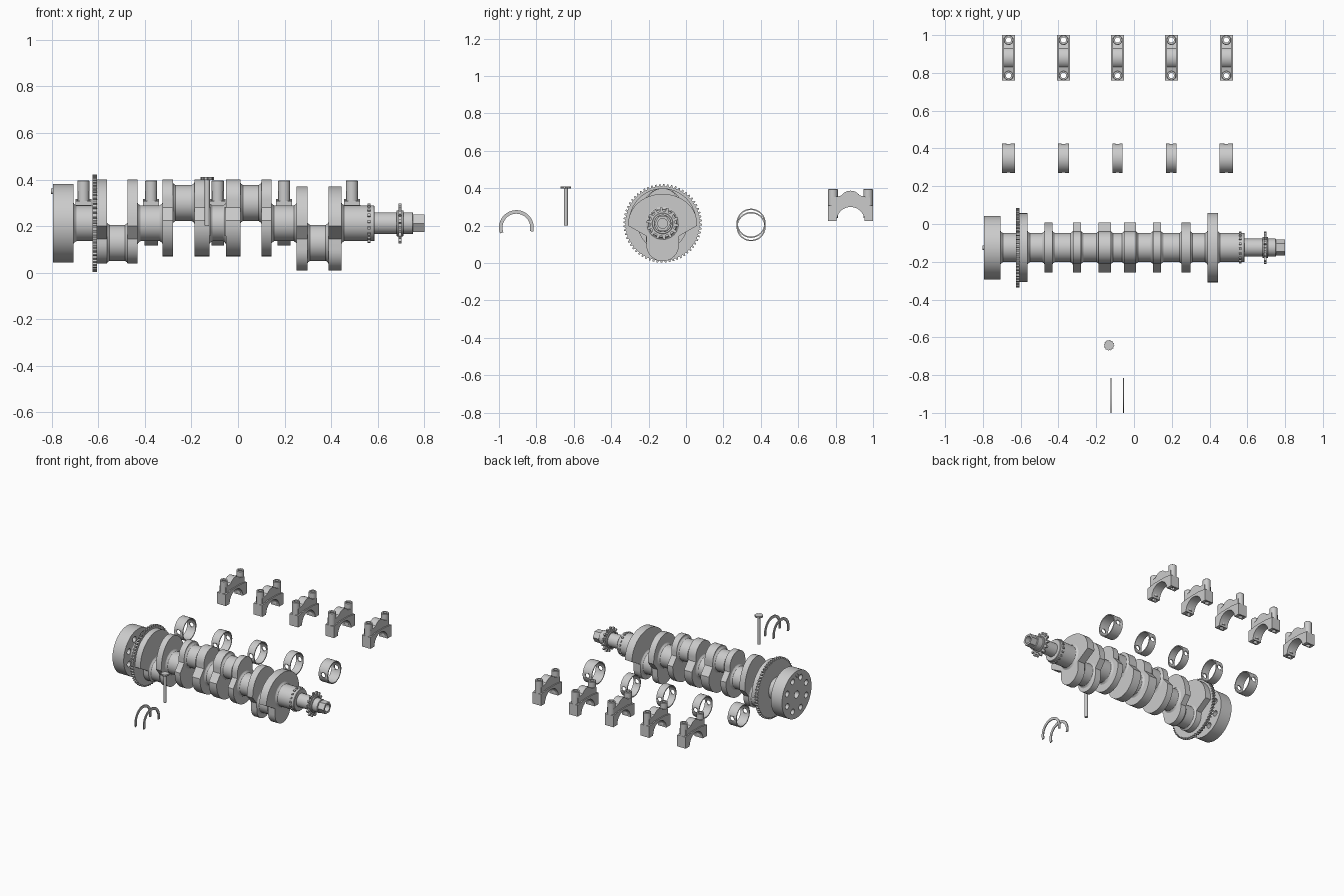
import bpy, bmesh, math
from mathutils import Matrix, Vector

if "Cube" in bpy.data.objects:
    bpy.data.objects.remove(bpy.data.objects["Cube"])

CY, CZ = -0.125, 0.212            # crankshaft axis
TO_X = Matrix(((0, 0, 1, 0), (1, 0, 0, 0), (0, 1, 0, 0), (0, 0, 0, 1)))


def finish(name, bm):
    bmesh.ops.recalc_face_normals(bm, faces=bm.faces[:])
    me = bpy.data.meshes.new(name)
    bm.to_mesh(me)
    bm.free()
    ob = bpy.data.objects.new(name, me)
    bpy.context.collection.objects.link(ob)
    bpy.ops.object.select_all(action='DESELECT')
    ob.select_set(True)
    bpy.context.view_layer.objects.active = ob
    bpy.ops.object.shade_smooth_by_angle(angle=math.radians(30))
    return ob


def arc(r, a0=0, a1=360, n=40, c=(0, 0), ry=None):
    steps = n if abs(a1 - a0) >= 360 else n + 1
    return [(c[0] + r * math.cos(math.radians(a0 + (a1 - a0) * i / n)),
             c[1] + (ry or r) * math.sin(math.radians(a0 + (a1 - a0) * i / n)))
            for i in range(steps)]


def gear(r_out, r_root, n):
    pts = []
    for i in range(n):
        for f, r in ((0.0, r_root), (0.45, r_root), (0.55, r_out), (0.9, r_out)):
            a = 2 * math.pi * (i + f) / n
            pts.append((r * math.cos(a), r * math.sin(a)))
    return pts


def plate(name, loops, x0, x1, cy=CY, cz=CZ):
    """Flat (y, z) outline with optional hole loops, extruded along x."""
    cu = bpy.data.curves.new(name, 'CURVE')
    cu.dimensions, cu.fill_mode, cu.extrude = '2D', 'BOTH', (x1 - x0) / 2
    for loop in loops:
        sp = cu.splines.new('POLY')
        sp.points.add(len(loop) - 1)
        for p, (u, v) in zip(sp.points, loop):
            p.co = (u, v, 0, 1)
        sp.use_cyclic_u = True
    tmp = bpy.data.objects.new("tmp", cu)
    bpy.context.collection.objects.link(tmp)
    dg = bpy.context.evaluated_depsgraph_get()
    me = bpy.data.meshes.new_from_object(tmp.evaluated_get(dg))
    bpy.data.objects.remove(tmp)
    bm = bmesh.new()
    bm.from_mesh(me)
    bpy.data.meshes.remove(me)
    bmesh.ops.remove_doubles(bm, verts=bm.verts[:], dist=1e-5)
    bm.transform(Matrix.Translation(((x0 + x1) / 2, cy, cz)) @ TO_X)
    return finish(name, bm)


def lathe(name, prof, origin, axis='X', closed=False, n=48):
    """Revolve (distance along axis, radius) points."""
    bm = bmesh.new()
    rings = []
    for t, r in prof:
        ring = []
        for i in range(n):
            a = 2 * math.pi * i / n
            c, s = r * math.cos(a), r * math.sin(a)
            co = (t, c, s) if axis == 'X' else (c, s, t)
            ring.append(bm.verts.new(Vector(co) + Vector(origin)))
        rings.append(ring)
    pairs = list(zip(rings, rings[1:])) + ([(rings[-1], rings[0])] if closed else [])
    for a, b in pairs:
        for i in range(n):
            bm.faces.new((a[i], a[(i + 1) % n], b[(i + 1) % n], b[i]))
    if not closed:
        bm.faces.new(rings[0])
        bm.faces.new(rings[-1])
    return finish(name, bm)


def cut(ob, cutter):
    m = ob.modifiers.new("cut", 'BOOLEAN')
    m.operation, m.solver, m.object = 'DIFFERENCE', 'EXACT', cutter
    bpy.context.view_layer.objects.active = ob
    bpy.ops.object.modifier_apply(modifier=m.name)
    bpy.data.objects.remove(cutter)


def journal(name, x0, x1, dz=0.0):
    r, f = 0.077, 0.012
    prof = [(x0, r + f), (x0 + 0.003, r + 0.006), (x0 + f, r),
            (x1 - f, r), (x1 - 0.003, r + 0.006), (x1, r + f)]
    lathe(name, prof, (0, CY, CZ + dz))


def web(name, x0, x1, w, top, bottom, flip):
    """Counterweight fan on one side of the axis, rounded pin lobe on the other."""
    lobe = 0.087
    fan = arc(w, 0, 180, 24, (0, 0.0), top)
    lo = arc(lobe, 180, 360, 24, (0, lobe - bottom))
    pts = fan + [(-w, -0.012), (-lobe, -0.068)] + lo + [(lobe, -0.068), (w, -0.012)]
    if flip:
        pts = [(u, -v) for u, v in pts]
    plate(name, [pts], x0, x1)


# Output flange with bolt holes and dowel
holes = [arc(0.02, n=20, c=c) for c in arc(0.117, 22.5, 382.5, 8)]
plate("output_flange", [arc(0.168, n=64), arc(0.026, n=24)] + holes, -0.795, -0.706)
lathe("flange_dowel", [(-0.802, 0.012), (-0.78, 0.012)], (0, CY, CZ + 0.117 + 0.02), n=16)

# Timing tone ring
plate("tone_ring", [gear(0.21, 0.199, 60), arc(0.07)], -0.625, -0.605)

# Main journals
for i, (a, b) in enumerate([(-0.706, -0.605), (-0.431, -0.324), (-0.122, -0.052),
                            (0.143, 0.252)]):
    journal(f"main_journal_{i + 1}", a, b)
lathe("main_journal_5", [(0.444, 0.089), (0.447, 0.083), (0.456, 0.077),
                         (0.583, 0.077), (0.586, 0.074)], (0, CY, CZ))

# Crank pins
for i, (a, b, dz) in enumerate([(-0.563, -0.474, -0.084), (-0.28, -0.187, 0.087),
                                (0.01, 0.1, 0.087), (0.298, 0.388, -0.084)]):
    journal(f"crank_pin_{i + 1}", a, b, dz)

# Crank webs: start, end, half width, fan height, lobe height, fan downward
WEBS = [(-0.605, -0.563, 0.182, 0.188, 0.172, 0), (-0.474, -0.431, 0.133, 0.188, 0.172, 0),
        (-0.324, -0.28, 0.133, 0.142, 0.188, 1), (-0.187, -0.122, 0.133, 0.142, 0.188, 1),
        (-0.052, 0.01, 0.133, 0.142, 0.188, 1), (0.1, 0.143, 0.133, 0.142, 0.188, 1),
        (0.252, 0.298, 0.133, 0.158, 0.202, 0), (0.388, 0.444, 0.184, 0.158, 0.202, 0)]
for i, wb in enumerate(WEBS):
    web(f"crank_web_{i + 1}", *wb)

# Nose shaft, timing sprockets and hex end
lathe("nose_shaft", [(0.58, 0.047), (0.75, 0.047), (0.752, 0.045)], (0, CY, CZ))
plate("journal_sprocket", [gear(0.085, 0.07, 18)], 0.555, 0.568)
plate("nose_sprocket", [gear(0.086, 0.066, 14), arc(0.04)], 0.688, 0.701)
lathe("nose_sprocket_hub", [(0.68, 0.054), (0.682, 0.056), (0.708, 0.056), (0.71, 0.054)],
      (0, CY, CZ))
plate("nose_hex", [arc(0.043, n=6), arc(0.026, n=24)], 0.752, 0.8)

# Bearing shells and bearing caps, one set per main journal
XS = [-0.664, -0.373, -0.087, 0.198, 0.489]
for i, (x, w) in enumerate(zip(XS, [0.068, 0.058, 0.052, 0.055, 0.072])):
    h = w / 2
    z = 0.213 if i in (0, 4) else 0.195
    sh = lathe(f"bearing_shell_{i + 1}",
               [(-h, 0.071), (h, 0.071), (h, 0.078), (-h, 0.078)],
               (x, 0.348, z), closed=True)
    cutter = lathe("hole_cutter", [(-0.1, 0.016), (0.1, 0.016)], (0, 0, 0), n=20)
    cutter.data.transform(Matrix.Translation((x, 0.348, z)) @ Matrix.Rotation(math.pi / 2, 4, 'Z'))
    cut(sh, cutter)

    # Cap feet, narrower arch and two hollow bolt bosses
    cy, cz, r = 0.88, 0.225, 0.075
    bore = arc(r, 180, 0, 24)
    feet = [(-0.12, 0)] + bore + [(0.12, 0), (0.12, 0.082), (0.05, 0.092), (-0.05, 0.092),
                                  (-0.12, 0.082)]
    plate(f"cap_feet_{i + 1}", [feet], x - 0.034, x + 0.034, cy, cz)
    arch = bore + [(0.105, 0.03), (0.105, 0.125), (0.075, 0.13)] \
        + arc(0.06, 35, 145, 14, (0, 0.102)) + [(-0.075, 0.13), (-0.105, 0.125), (-0.105, 0.03)]
    plate(f"cap_arch_{i + 1}", [arch], x - 0.026, x + 0.026, cy, cz)
    for s in (-1, 1):
        ob = lathe(f"cap_boss_{i + 1}", [(0.24, 0.026), (0.393, 0.026), (0.396, 0.023),
                                         (0.396, 0.014), (0.24, 0.014)],
                   (x, cy + s * 0.094, 0), 'Z', closed=True, n=32)
        for part in ("cap_feet", "cap_arch"):
            c = lathe("hole_cutter", [(0.2, 0.0145), (0.45, 0.0145)],
                      (x, cy + s * 0.094, 0), 'Z', n=24)
            cut(bpy.data.objects[f"{part}_{i + 1}"], c)

# Thrust washers
for i, x in enumerate((-0.122, -0.055)):
    ring = arc(0.093, -14, 200, 36) + arc(0.074, 200, -14, 36)
    plate(f"thrust_washer_{i + 1}", [ring], x - 0.003, x + 0.003, -0.907, 0.19)

# Cap bolt with twelve-point head
lathe("bolt_shank", [(0.2, 0.009), (0.203, 0.011), (0.4, 0.011)], (-0.132, -0.642, 0), 'Z', n=24)
head = plate("bolt_head", [gear(0.028, 0.025, 12)], 0, 0.012, 0, 0)
head.data.transform(Matrix.Translation((-0.132, -0.642, 0.398)) @ TO_X.inverted())
